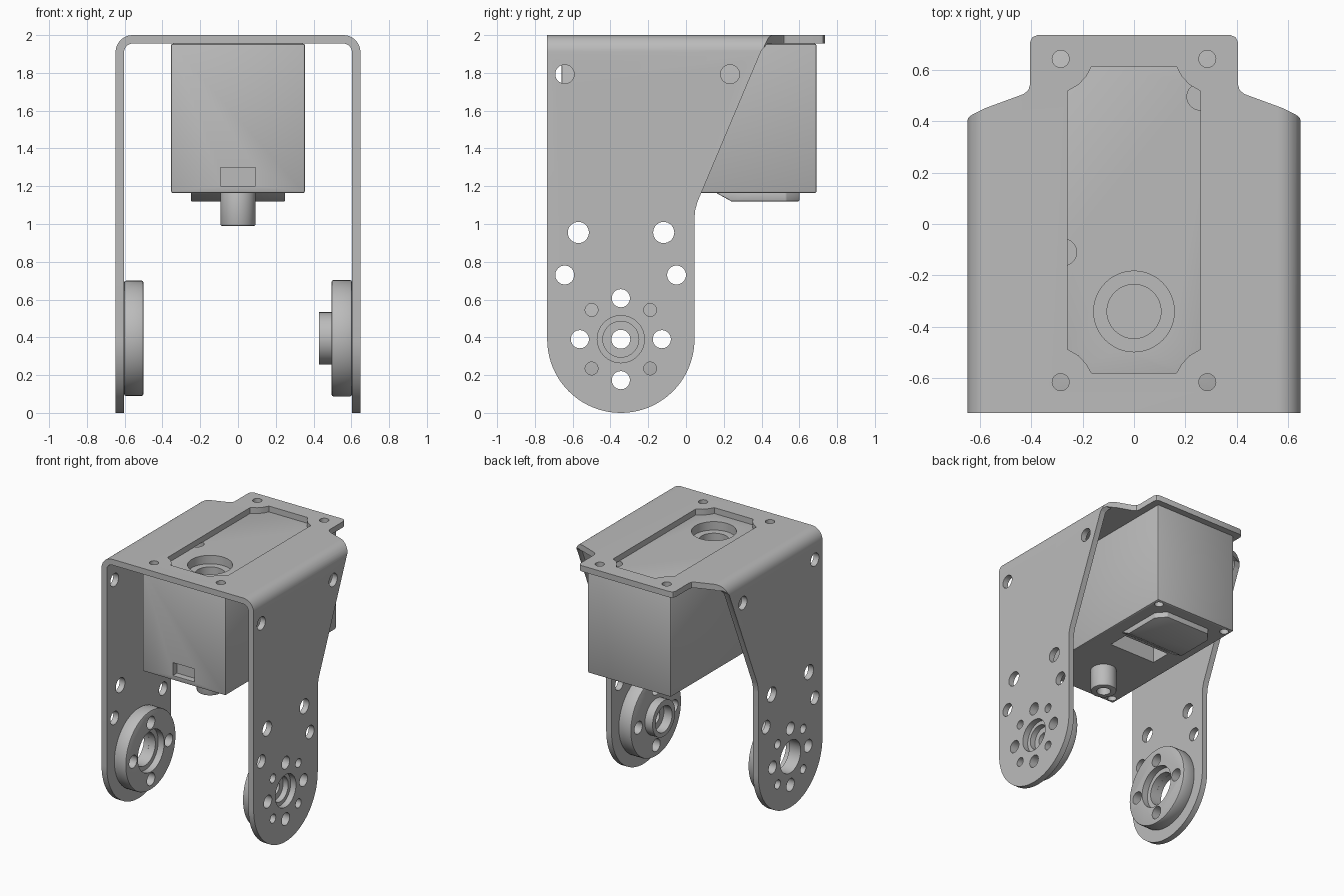
import bpy, bmesh
from math import sin, cos, pi, radians

old = bpy.data.objects.get("Cube")
if old:
    bpy.data.objects.remove(old, do_unlink=True)

grey = bpy.data.materials.new("matte grey")
grey.use_nodes = True
grey.diffuse_color = (0.5, 0.5, 0.5, 1)
grey.node_tree.nodes["Principled BSDF"].inputs["Base Color"].default_value = (0.5, 0.5, 0.5, 1)


def arc(cx, cy, r, start, end, n=10):
    angles = [radians(start + (end - start) * i / n) for i in range(n + 1)]
    return [(cx + r * cos(a), cy + r * sin(a)) for a in angles]


def prism(name, outline, axis, lo, hi):
    """Extrude a 2D outline along an axis."""
    place = {"x": lambda u, v, w: (w, u, v),
             "y": lambda u, v, w: (u, w, v),
             "z": lambda u, v, w: (u, v, w)}[axis]
    bm = bmesh.new()
    face = bm.faces.new([bm.verts.new(place(u, v, lo)) for u, v in outline])
    top = bmesh.ops.extrude_face_region(bm, geom=[face])["geom"]
    moved = [e for e in top if isinstance(e, bmesh.types.BMVert)]
    bmesh.ops.translate(bm, verts=moved, vec=place(0, 0, hi - lo))
    bmesh.ops.recalc_face_normals(bm, faces=bm.faces)
    mesh = bpy.data.meshes.new(name)
    bm.to_mesh(mesh)
    bm.free()
    mesh.materials.append(grey)
    obj = bpy.data.objects.new(name, mesh)
    bpy.context.collection.objects.link(obj)
    return obj


def rod(name, u, v, r, axis, lo, hi, n=40):
    return prism(name, arc(u, v, r, 0, 360 - 360 / n, n - 1), axis, lo, hi)


def box(name, x0, x1, y0, y1, z0, z1):
    return prism(name, [(x0, y0), (x1, y0), (x1, y1), (x0, y1)], "z", z0, z1)


def apply(obj, mod):
    bpy.ops.object.select_all(action="DESELECT")
    bpy.context.view_layer.objects.active = obj
    obj.select_set(True)
    bpy.ops.object.modifier_apply(modifier=mod.name)


def combine(obj, tool, operation="DIFFERENCE"):
    mod = obj.modifiers.new("combine", "BOOLEAN")
    mod.operation, mod.solver, mod.object = operation, "EXACT", tool
    apply(obj, mod)
    bpy.data.objects.remove(tool, do_unlink=True)


def drill(obj, u, v, r, axis, lo, hi, n=32):
    combine(obj, rod("cutter", u, v, r, axis, lo, hi, n))


def bevel(obj, width, segments=2):
    mod = obj.modifiers.new("bevel", "BEVEL")
    mod.width, mod.segments, mod.limit_method = width, segments, "ANGLE"
    apply(obj, mod)


def mirrored(half):
    return half + [(-u, v) for u, v in reversed(half)]


PIVOT_Y, PIVOT_Z = -0.345, 0.39
OUT, WALL = 0.648, 0.045
IN = OUT - WALL
UNDER = 2 - WALL

# Bracket: bent strip trimmed by its side and top outlines
outer = [(OUT, -0.1)] + arc(OUT - 0.09, 1.91, 0.09, 0, 90)
inner = [(IN, -0.1)] + arc(OUT - 0.09, 1.91, 0.045, 0, 90)
strip = mirrored(outer) + mirrored(inner)[::-1]
bracket = prism("bracket", strip, "y", -0.735, 0.735)
side = arc(PIVOT_Y, PIVOT_Z, 0.39, 180, 360, 40) + [
    (0.045, 1.03), (0.048, 1.07), (0.06, 1.115), (0.40, 1.92), (0.43, 1.952),
    (0.8, 1.953), (0.8, 2.1), (-0.735, 2.1)]
combine(bracket, prism("cutter", side, "x", -1, 1), "INTERSECT")
plan = [(0.7, -0.8), (0.7, 0.38), (0.648, 0.41), (0.63, 0.425), (0.58, 0.45), (0.43, 0.505),
        (0.411, 0.52), (0.405, 0.54), (0.405, 0.705), (0.396, 0.726), (0.375, 0.735)]
combine(bracket, prism("cutter", mirrored(plan), "z", -1, 3), "INTERSECT")

# Window in the top plate with scooped corners
window = mirrored([(0.165, -0.58), (0.185, -0.545), (0.215, -0.512), (0.258, -0.487),
                   (0.258, 0.517), (0.215, 0.542), (0.185, 0.575), (0.165, 0.612)])
combine(bracket, prism("cutter", window, "z", 1.9, 2.1))
for x in (-0.285, 0.285):
    for y in (-0.615, 0.642):
        drill(bracket, x, y, 0.033, "z", 1.9, 2.1)

# Holes through both legs
leg_holes = [(-0.642, 1.793, 0.05), (0.233, 1.793, 0.05), (-0.57, 0.955, 0.056),
             (-0.118, 0.955, 0.056), (-0.642, 0.73, 0.05), (-0.05, 0.73, 0.05),
             (PIVOT_Y, PIVOT_Z, 0.125)]
ring = [(PIVOT_Y + a, PIVOT_Z + b) for a, b in arc(0, 0, 0.217, 0, 270, 3)]
leg_holes += [(y, z, 0.048) for y, z in ring]
leg_holes += [(y, z, 0.034) for y, z in arc(PIVOT_Y, PIVOT_Z, 0.219, 45, 315, 3)]
for y, z, r in leg_holes:
    drill(bracket, y, z, r, "x", -1, 1)

# Servo case
body = box("servo_case", -0.355, 0.355, -0.66, 0.692, 1.163, UNDER)
bevel(body, 0.012)
combine(body, box("cutter", -0.093, 0.093, -0.7, -0.61, 1.2, 1.3))
drill(body, 0, PIVOT_Y + 0.005, 0.157, "z", 1.89, 2.1, 48)
drill(body, 0, PIVOT_Y + 0.005, 0.105, "z", 1.83, 2.1, 48)
for x, y in ((0.258, 0.495), (-0.275, -0.11)):
    drill(body, x, y, 0.052, "z", 1.88, 2.1)
combine(body, box("cutter", -0.2, 0.2, -0.02, 0.14, 1.0, 1.4))
for x in (-0.305, 0.305):
    for y in (-0.61, 0.642):
        drill(body, x, y, 0.032, "z", 1.0, 1.22)

# Raised cover under the case, with a ramp at its front
cover = prism("bottom_cover", [(0.15, 1.17), (0.24, 1.12), (0.6, 1.12), (0.6, 1.17)],
              "x", -0.25, 0.25)
corners = mirrored([(0.25, 0.1), (0.25, 0.53), (0.18, 0.61)])
combine(cover, prism("cutter", corners, "z", 1, 1.3), "INTERSECT")
bevel(cover, 0.006)

# Hollow boss under the case
boss = rod("bottom_boss", 0, PIVOT_Y + 0.005, 0.093, "z", 0.99, 1.18)
bevel(boss, 0.008)
drill(boss, 0, PIVOT_Y + 0.005, 0.05, "z", 0.9, 1.12)

# Pivot hubs inside the legs
idle_hub = rod("idle_hub", PIVOT_Y, PIVOT_Z + 0.005, 0.308, "x", 0.495, IN, 64)
bevel(idle_hub, 0.01)
combine(idle_hub, rod("collar", PIVOT_Y, PIVOT_Z + 0.005, 0.138, "x", 0.43, 0.52, 48), "UNION")
for r, lo, hi in ((0.1, 0.4, 0.5), (0.095, 0.56, 0.7), (0.05, 0.4, 0.7)):
    drill(idle_hub, PIVOT_Y, PIVOT_Z, r, "x", lo, hi)

drive_hub = rod("drive_hub", PIVOT_Y, PIVOT_Z + 0.005, 0.305, "x", -IN, -0.5, 64)
bevel(drive_hub, 0.01)
for r, lo, hi in ((0.16, -0.55, -0.4), (0.125, -0.7, -0.4)):
    drill(drive_hub, PIVOT_Y, PIVOT_Z, r, "x", lo, hi, 48)
for hub in (idle_hub, drive_hub):
    for y, z in ring:
        drill(hub, y, z, 0.048, "x", -1, 1)

# Smooth the curved walls, keep the edges sharp
parts = (bracket, body, cover, boss, idle_hub, drive_hub)
bpy.ops.object.select_all(action="DESELECT")
for part in parts:
    part.select_set(True)
bpy.context.view_layer.objects.active = bracket
bpy.ops.object.shade_smooth_by_angle(angle=radians(30))
